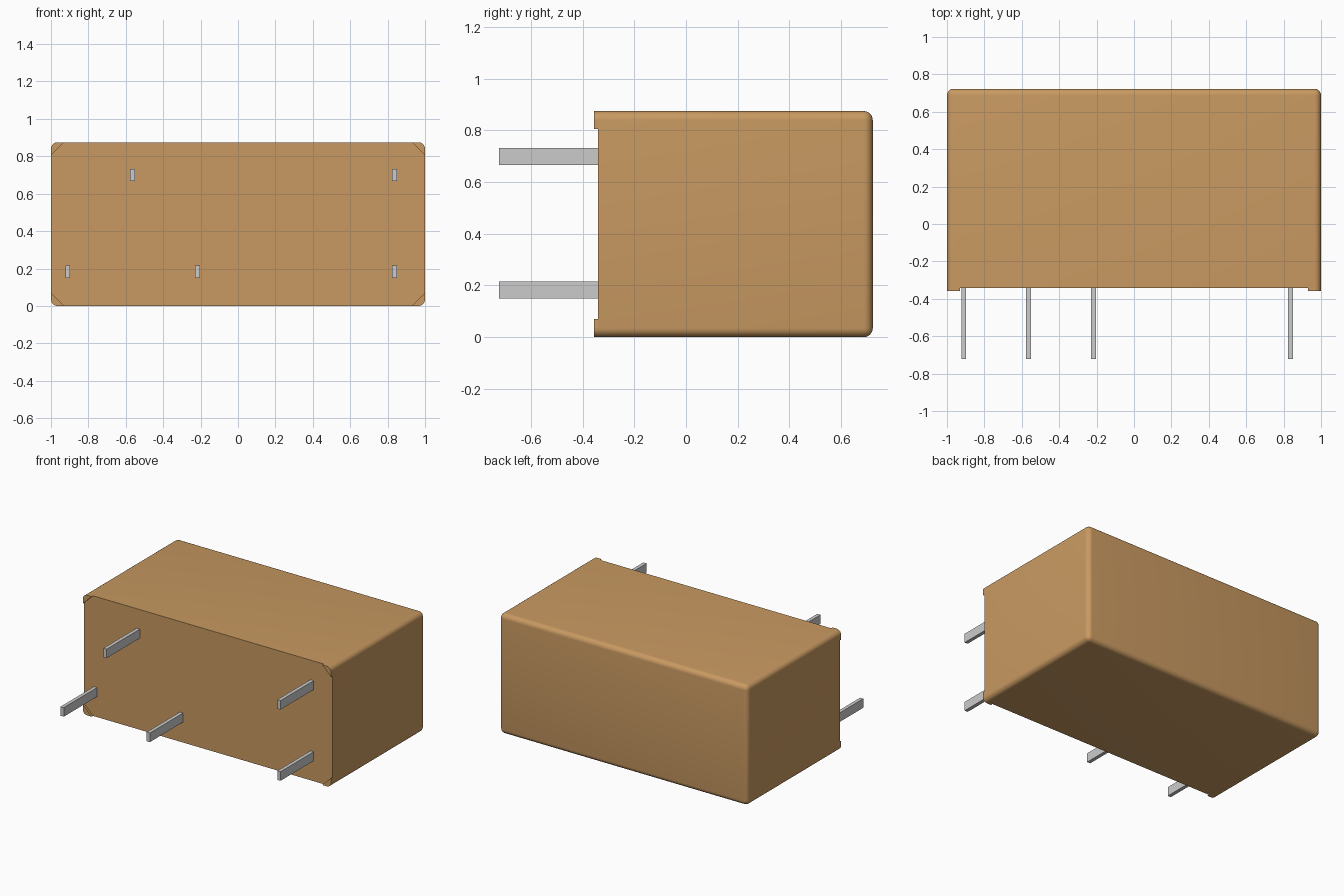
import bpy, bmesh, math
from mathutils import Vector

if "Cube" in bpy.data.objects:
    bpy.data.objects.remove(bpy.data.objects["Cube"])

W, H = 1.0, 0.875              # half width, height
Y_FACE, Y_FOOT, Y_BACK, Y_TIP = -0.341, -0.357, 0.723, -0.723
R, FOOT = 0.035, 0.07          # edge radius, foot leg length

orange = bpy.data.materials.new("orange_case")
orange.diffuse_color = (0.58, 0.32, 0.12, 1)
orange.use_nodes = True
orange.node_tree.nodes["Principled BSDF"].inputs["Base Color"].default_value = orange.diffuse_color


def add_object(name, bm, mat=None):
    bmesh.ops.recalc_face_normals(bm, faces=bm.faces)
    mesh = bpy.data.meshes.new(name)
    bm.to_mesh(mesh)
    bm.free()
    ob = bpy.data.objects.new(name, mesh)
    bpy.context.collection.objects.link(ob)
    if mat:
        mesh.materials.append(mat)
    return ob


def box(lo, hi):
    bm = bmesh.new()
    bmesh.ops.create_cube(bm, size=1)
    lo, hi = Vector(lo), Vector(hi)
    for v in bm.verts:
        v.co = (lo + hi) / 2 + v.co * (hi - lo)
    return bm


# Case: every edge rounded except the rim of the pin face
bm = box((-W, Y_FACE, 0), (W, Y_BACK, H))
edges = [e for e in bm.edges if any(v.co.y > 0 for v in e.verts)]
bmesh.ops.bevel(bm, geom=edges, offset=R, offset_type='OFFSET', segments=6,
                profile=0.5, affect='EDGES', clamp_overlap=True)
case = add_object("case", bm, orange)
bpy.context.view_layer.objects.active = case
case.select_set(True)
bpy.ops.object.shade_smooth_by_angle(angle=math.radians(35))
case.select_set(False)

# Corner feet: chamfered triangles with a rounded outer corner
for sx in (-1, 1):
    for sz in (-1, 1):
        pts = [(W - FOOT, H / 2), (W, H / 2 - FOOT)]
        for i in range(7):
            a = math.pi / 2 * i / 6
            pts.append((W - R + R * math.cos(a), H / 2 - R + R * math.sin(a)))
        bm = bmesh.new()
        face = bm.faces.new([bm.verts.new((sx * x, Y_FOOT, H / 2 + sz * z)) for x, z in pts])
        ext = bmesh.ops.extrude_face_region(bm, geom=[face], use_keep_orig=True)
        back = [g for g in ext["geom"] if isinstance(g, bmesh.types.BMVert)]
        bmesh.ops.translate(bm, verts=back, vec=(0, Y_FACE - Y_FOOT, 0))
        side = ("left" if sx < 0 else "right") + ("_lower" if sz < 0 else "_upper")
        add_object("foot_" + side, bm, orange)

# Contact pins
PINS = [(-0.91, 0.182), (-0.217, 0.182), (0.836, 0.182), (-0.565, 0.70), (0.836, 0.70)]
for i, (x, z) in enumerate(PINS):
    add_object(f"pin_{i + 1}", box((x - 0.013, Y_TIP, z - 0.033), (x + 0.013, Y_FACE, z + 0.033)))
